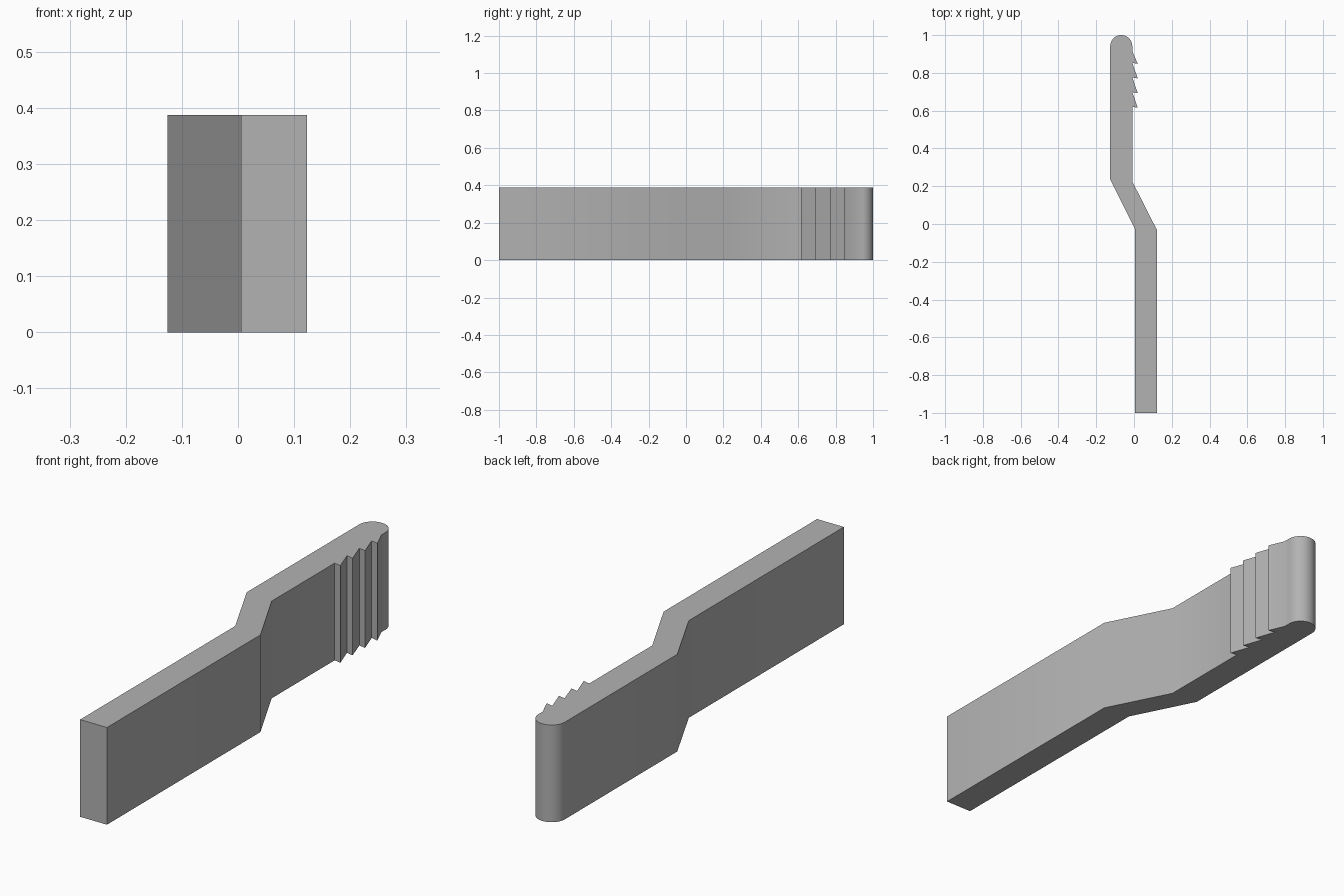
import bpy
import bmesh
from math import cos, sin, pi, radians

if "Cube" in bpy.data.objects:
    bpy.data.objects.remove(bpy.data.objects["Cube"], do_unlink=True)

HEIGHT = 0.387
OUTER, INNER = -0.126, -0.009      # sides of the offset grip
RADIUS = (INNER - OUTER) / 2
CENTRE_X, CENTRE_Y = (INNER + OUTER) / 2, 1 - RADIUS

grey = bpy.data.materials.new("plain grey")
grey.use_nodes = True
colour = (0.45, 0.45, 0.45, 1)
grey.diffuse_color = colour
grey.node_tree.nodes["Principled BSDF"].inputs["Base Color"].default_value = colour

# Straight shank and angled step
outline = [(0.005, -1), (0.123, -1), (0.123, -0.035), (INNER, 0.225)]

# Row of barbs along one side of the grip
for i in range(4):
    y = 0.615 + i * 0.0775
    outline += [(INNER, y + 0.006), (0.02, y)]
outline.append((INNER, 0.915))

# Rounded tip
STEPS = 24
for i in range(STEPS + 1):
    a = pi * i / STEPS
    outline.append((CENTRE_X + RADIUS * cos(a), CENTRE_Y + RADIUS * sin(a)))
outline += [(OUTER, 0.235), (0.005, -0.025)]

# Extrude the outline into the solid lever
bm = bmesh.new()
base = bm.faces.new([bm.verts.new((x, y, 0)) for x, y in outline])
top = bmesh.ops.extrude_face_region(bm, geom=[base], use_keep_orig=True)
bmesh.ops.translate(bm, vec=(0, 0, HEIGHT),
                    verts=[g for g in top["geom"] if isinstance(g, bmesh.types.BMVert)])
bmesh.ops.recalc_face_normals(bm, faces=bm.faces)
mesh = bpy.data.meshes.new("barbed_lever")
bm.to_mesh(mesh)
bm.free()

lever = bpy.data.objects.new("barbed_lever", mesh)
bpy.context.collection.objects.link(lever)
mesh.materials.append(grey)
bpy.ops.object.select_all(action="DESELECT")
lever.select_set(True)
bpy.context.view_layer.objects.active = lever
bpy.ops.object.shade_smooth_by_angle(angle=radians(30))
